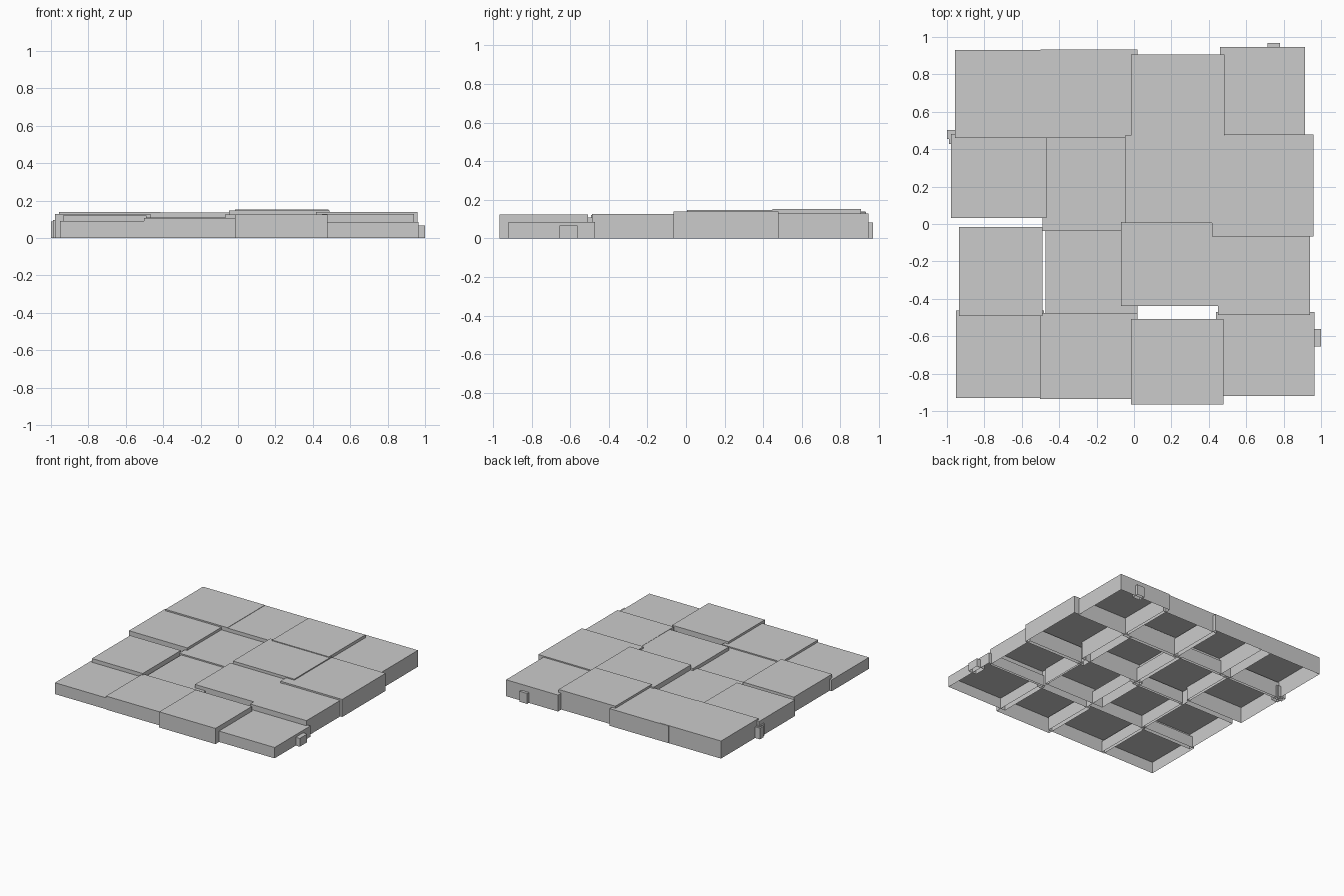
import bpy, bmesh


def shell(name, x0, x1, y0, y1, h):
    """Box with an open underside, standing on z = 0."""
    bm = bmesh.new()
    ring = [(x0, y0), (x1, y0), (x1, y1), (x0, y1)]
    low = [bm.verts.new((x, y, 0)) for x, y in ring]
    top = [bm.verts.new((x, y, h)) for x, y in ring]
    bm.faces.new(top)
    for i in range(4):
        j = (i + 1) % 4
        bm.faces.new((low[i], low[j], top[j], top[i]))
    mesh = bpy.data.meshes.new(name)
    bm.to_mesh(mesh)
    bm.free()
    bpy.context.collection.objects.link(bpy.data.objects.new(name, mesh))


# Paving slabs, front row to back row, left to right: x0, x1, y0, y1, height
rows = {
    "front": [(-.953, -.48, -.93, -.463, .09), (-.503, .018, -.935, -.475, .107),
              (-.015, .478, -.965, -.508, .124), (.438, .965, -.92, -.47, .086)],
    "mid_front": [(-.935, -.49, -.493, -.015, .12), (-.472, .02, -.48, -.02, .098),
                  (-.07, .46, -.438, .012, .125), (.448, .942, -.487, -.04, .127)],
    "mid_back": [(-.978, -.468, .032, .48, .128), (-.488, -.02, -.038, .48, .108),
                 (-.048, .49, .005, .472, .147), (.418, .96, -.066, .478, .139)],
    "back": [(-.958, -.415, .46, .93, .139), (-.5, .018, .46, .932, .136),
             (-.015, .483, .448, .905, .153), (.46, .915, .47, .946, .13)],
}
for row, slabs in rows.items():
    for n, dims in enumerate(slabs, 1):
        shell(f"slab_{row}_{n}", *dims)

# Small stones poking out at the rim
shell("rim_stone_right", .93, 1.0, -.655, -.562, .066)
shell("rim_stone_back", .715, .78, .915, .968, .083)
shell("rim_stone_left_a", -1.0, -.935, .455, .502, .088)
shell("rim_stone_left_b", -.988, -.93, .428, .488, .095)
